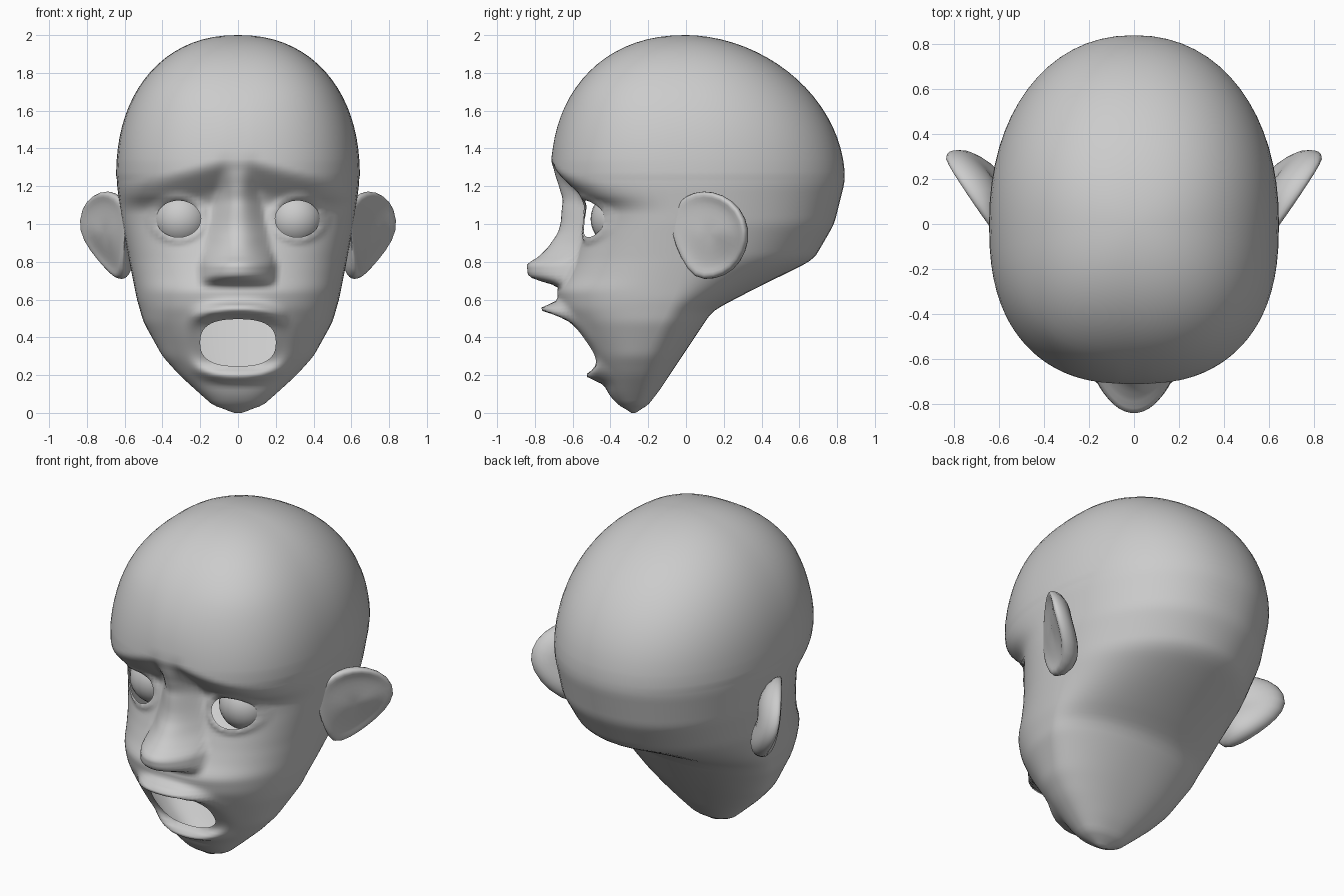
import bpy, bmesh, math
from mathutils import Vector

if "Cube" in bpy.data.objects:
    bpy.data.objects.remove(bpy.data.objects["Cube"])

grey = bpy.data.materials.new("plain_grey")
grey.diffuse_color = (0.6, 0.6, 0.6, 1)
grey.use_nodes = True
grey.node_tree.nodes["Principled BSDF"].inputs["Base Color"].default_value = grey.diffuse_color


def table(points, z, soft=0.02):
    """Softened piecewise-linear lookup; points run upward in z."""
    def lerp(q):
        if q <= points[0][0]:
            return points[0][1]
        for (a, va), (b, vb) in zip(points, points[1:]):
            if q <= b:
                return va + (vb - va) * (q - a) / (b - a)
        return points[-1][1]
    return (lerp(z - soft) + 2 * lerp(z) + lerp(z + soft)) / 4


def clamp(v):
    return max(0.0, min(1.0, v))


def arc(u, n):
    return max(0.0, 1 - min(1.0, abs(u)) ** n) ** (1 / n)


# Head outlines by height: half width, widest depth, front and back
WIDTH = [(0, 0), (.03, .12), (.1, .2), (.2, .31), (.3, .4), (.48, .5), (.6, .535),
         (.8, .575), (1, .612), (1.2, .64), (1.3, .645)]
MIDDLE = [(0, -.28), (.3, -.22), (.54, -.1), (.65, -.05), (.81, 0)]
FRONT = [(0, -.28), (.04, -.36), (.1, -.41), (.2, -.455), (.3, -.50), (.4, -.57),
         (.48, -.62), (.55, -.665), (.65, -.685), (.72, -.64), (.8, -.605), (.9, -.57),
         (1.0, -.54), (1.12, -.535), (1.18, -.565), (1.25, -.64), (1.31, -.70), (1.34, -.712)]
BACK = [(0, -.28), (.03, -.21), (.12, -.14), (.3, -.02), (.54, .14), (.65, .35),
        (.81, .675), (1.0, .785), (1.22, .84)]
NOSE = [(.67, 0), (.69, .09), (.72, .195), (.79, .235), (.82, .19), (.87, .155),
        (.95, .125), (1.1, .12), (1.18, .1), (1.25, .05), (1.3, .012), (1.35, 0)]
NOSE_W = [(.69, .2), (.8, .2), (.87, .18), (1.0, .165), (1.2, .11), (1.35, .08)]
SQUARE_FRONT = [(1.15, 2.3), (1.35, 2.55)]
SQUARE_BACK = [(.3, 2.2), (.55, 1.95), (.8, 1.95), (1.0, 2.15)]
CROWN = 1.25


def half_width(z):
    if z > CROWN:
        return .645 * arc((z - CROWN) / .75, 2.2)
    return table(WIDTH, z)


def front_mid(z):
    if z > 1.34:
        return -.715 * arc((z - CROWN) / .75, 2.2)
    return table(FRONT, z)


def back_mid(z):
    if z > CROWN:
        return .84 * arc((z - CROWN) / .75, 1.9)
    return table(BACK, z, .03 if z > .2 else .02)


def mouth_r(x, z):
    return (abs(x / .2) ** 2.6 + abs((z - .372) / .124) ** 2.6) ** (1 / 2.6)


def eye_r(x, z):
    return math.hypot((abs(x) - .315) / .118, (z - 1.027) / .097)


def face_y(x, z):
    """Depth of the face surface with brows, nose, lips and eyelids."""
    w, mid = half_width(z), table(MIDDLE, z)
    # sloping worried brows
    drop = .27 * max(0, abs(x) - .07) * clamp((z - 1.0) / .15) * clamp((1.7 - z) / .35)
    y = mid - (mid - front_mid(z + drop)) * arc(x / max(w, 1e-4), table(SQUARE_FRONT, z))
    # nose: full tip and wings, softer bridge
    u = clamp(abs(x) / table(NOSE_W, z, .01))
    y -= table(NOSE, z, .01) * (1 - u * u) ** (.75 + .75 * clamp((z - .78) / .12))
    # lips, fading toward the corners
    dz = z - .372
    amp = (.1 if dz > 0 else .065) * clamp((abs(dz) / .14) ** 2)
    amp = amp * clamp(1 - (x / .27) ** 2) + .01
    y -= amp * math.exp(-((mouth_r(x, z) - 1.42) / .26) ** 2)
    # eyelids
    y -= .022 * math.exp(-((eye_r(x, z) - 1.12) / .2) ** 2)
    return y


def finish(name, bm):
    bmesh.ops.recalc_face_normals(bm, faces=bm.faces)
    mesh = bpy.data.meshes.new(name)
    bm.to_mesh(mesh)
    bm.free()
    mesh.materials.append(grey)
    for p in mesh.polygons:
        p.use_smooth = True
    obj = bpy.data.objects.new(name, mesh)
    bpy.context.collection.objects.link(obj)
    return obj


def bridge(bm, rings):
    for a, b in zip(rings, rings[1:]):
        for i in range(len(a)):
            j = (i + 1) % len(a)
            bm.faces.new((a[i], a[j], b[j], b[i]))


# Head: stacked outlines, denser across the face
bm = bmesh.new()
heights = [0, .008, .02, .035] + [.05 + .0175 * i for i in range(75)]
z0 = heights[-1]
heights += [z0 + (2 - z0) * math.sin(math.radians(a)) for a in range(5, 86, 5)]
FC, BC = 64, 32
rings = []
for z in heights:
    w, mid, back = half_width(z), table(MIDDLE, z), back_mid(z)
    ring = []
    for i in range(FC + 1):
        s = 2 * i / FC - 1
        x = w * math.sin(math.pi / 2 * (.6 * s + .4 * s ** 3))
        ring.append(bm.verts.new((x, face_y(x, z), z)))
    for i in range(1, BC):
        k = math.cos(math.pi * i / BC)
        k = math.copysign(abs(k) ** .9, k)
        y = mid + (back - mid) * arc(k, table(SQUARE_BACK, z))
        ring.append(bm.verts.new((w * k, y, z)))
    rings.append(ring)
bridge(bm, rings)
bm.faces.new(rings[0])
top = bm.verts.new((0, 0, 2))
for i in range(len(ring)):
    bm.faces.new((ring[i], ring[(i + 1) % len(ring)], top))

# Mouth and eye openings, with the edges drawn onto a clean oval
for radius, centre in ((mouth_r, (0, .372)), (eye_r, (.315, 1.027)), (eye_r, (-.315, 1.027))):
    inside = []
    for f in bm.faces:
        c = f.calc_center_median()
        if c.y < -.2 and c.x * centre[0] >= 0 and radius(c.x, c.z) < 1:
            inside.append(f)
    bmesh.ops.delete(bm, geom=inside, context='FACES')
    for v in {v for e in bm.edges if e.is_boundary for v in e.verts}:
        r = radius(v.co.x, v.co.z)
        if .6 < r < 1.5 and v.co.x * centre[0] >= 0:
            x = centre[0] + (v.co.x - centre[0]) / r
            z = centre[1] + (v.co.z - centre[1]) / r
            v.co = (x, face_y(x, z), z)
finish("head", bm)

# Eyeballs
for side, name in ((1, "eyeball_left"), (-1, "eyeball_right")):
    bm = bmesh.new()
    bmesh.ops.create_uvsphere(bm, u_segments=24, v_segments=16, radius=.15)
    bmesh.ops.translate(bm, verts=bm.verts, vec=(side * .302, -.355, 1.027))
    finish(name, bm)

# Ears: a flared outline with a raised rim and a hollow, sunk into the head in front
EAR = [(-.08, 1.08), (0, 1.155), (.09, 1.18), (.19, 1.16), (.285, 1.09), (.335, .97),
       (.315, .85), (.25, .75), (.15, .705), (.04, .705), (-.03, .82), (-.08, .95)]
RIM = [(.3, -.01), (.6, -.01), (.8, .0), (.92, .02), (1, .0), (1, -.04),
       (.92, -.085), (.7, -.13), (.35, -.15)]
for side, name in ((1, "ear_left"), (-1, "ear_right")):
    bm = bmesh.new()
    rings = []
    for scale, lift in RIM:
        ring = []
        for py, pz in EAR:
            y, z = .12 + (py - .12) * scale, .95 + (pz - .95) * scale
            flare = .18 + .46 * clamp((z - .7) / .25)
            grow = clamp((y + .08) / .2)
            p = Vector((min(.6 + (y + .07) * flare, .835), y, z))
            p += Vector((.9, -.2, 0)) * lift * grow
            ring.append(bm.verts.new((side * p.x, p.y, p.z)))
        rings.append(ring)
    bridge(bm, rings)
    bm.faces.new(rings[0])
    bm.faces.new(rings[-1])
    ear = finish(name, bm)
    sub = ear.modifiers.new("soften", 'SUBSURF')
    sub.levels = sub.render_levels = 1
